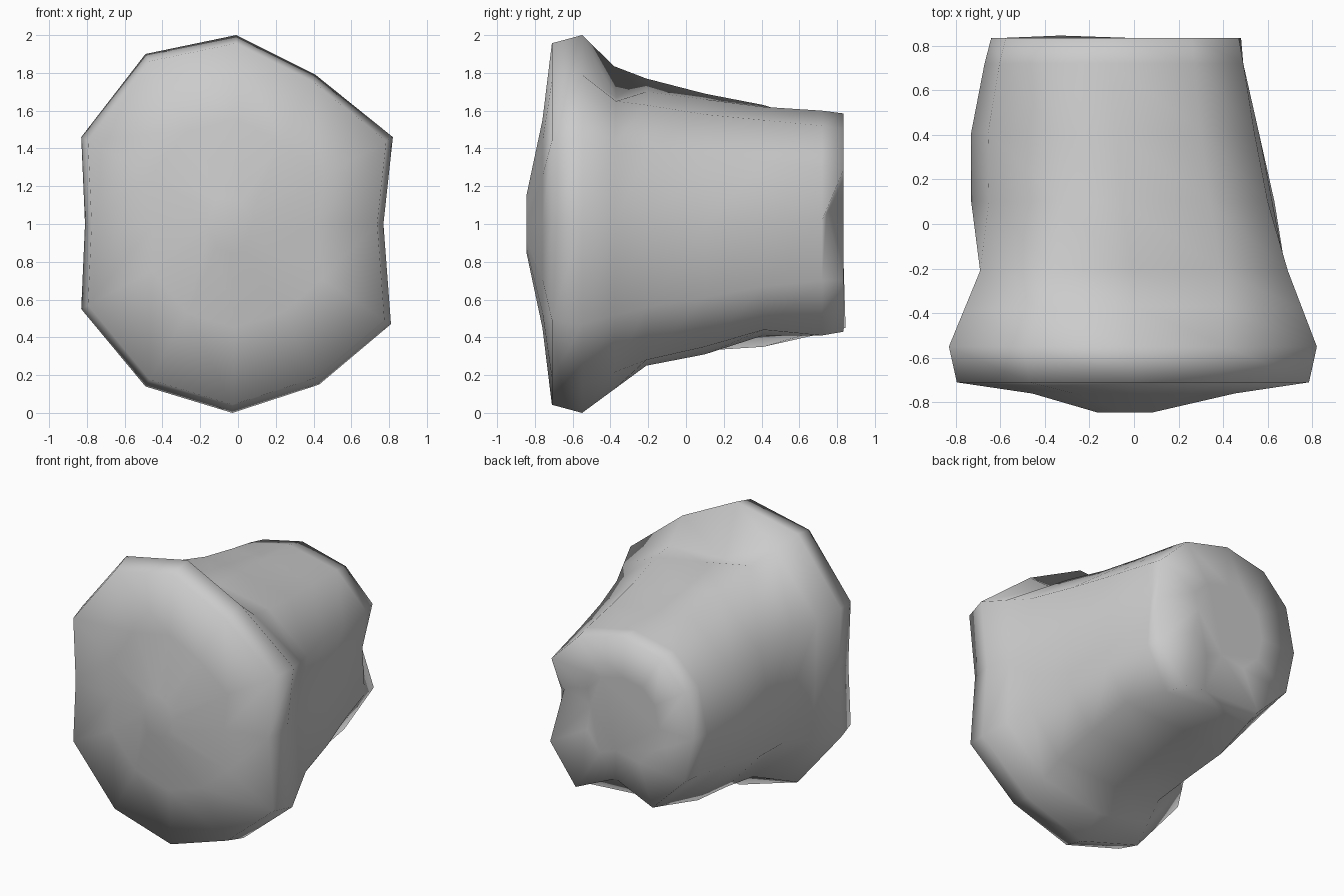
import bpy, bmesh
from math import sin, cos, pi, copysign

if "Cube" in bpy.data.objects:
    bpy.data.objects.remove(bpy.data.objects["Cube"])

N = 12

# Irregular twelve-sided outline of the flared front rim (x, z), from right going anticlockwise
RIM = [(0.77, 1.0), (0.82, 1.46), (0.41, 1.79), (-0.01, 2.0), (-0.49, 1.90), (-0.83, 1.46),
       (-0.81, 1.0), (-0.83, 0.55), (-0.49, 0.14), (-0.03, 0.0), (0.43, 0.15), (0.81, 0.47)]


def rim_ring(y, s, dx=0):
    """Rim outline scaled about its middle."""
    return [(x * s + dx, y, 1 + (z - 1) * s) for x, z in RIM]


def body_ring(y, xl, xr, zb, zt, moved={}, p=0.87):
    """Slightly squared twelve-sided section in a bounding box, with some corners moved to (x, z)."""
    pts = []
    for i in range(N):
        c, s = cos(2 * pi * i / N), sin(2 * pi * i / N)
        c = copysign(abs(c) ** p, c) if abs(c) > 1e-6 else 0
        s = copysign(abs(s) ** p, s) if abs(s) > 1e-6 else 0
        x, z = (xl + xr) / 2 + c * (xr - xl) / 2, (zb + zt) / 2 + s * (zt - zb) / 2
        x, z = moved.get(i, (x, z))
        pts.append((x, y, z))
    return pts


# Sections of the domed front and rim
rings = [rim_ring(-0.845, 0.15, -0.04), rim_ring(-0.76, 0.55), rim_ring(-0.71, 0.957), rim_ring(-0.55, 1.0)]

# Neck: halfway between rim and body, pinched at the top right
start = body_ring(-0.21, -0.69, 0.68, 0.25, 1.70,
                  {1: (0.69, 1.38), 2: (0.39, 1.63), 4: (-0.36, 1.77), 5: (-0.69, 1.40),
                   8: (-0.38, 0.28), 10: (0.44, 0.28), 11: (0.68, 0.56)})
neck = [tuple((a + b) / 2 for a, b in zip(p, q)) for p, q in zip(rings[-1], start)]
neck[2], neck[3] = (0.39, -0.37, 1.65), (0.0, -0.37, 1.67)
rings += [neck, start]

# Tapering body
rings.append(body_ring(0.10, -0.73, 0.62, 0.31, 1.66, {1: (0.60, 1.36), 2: (0.34, 1.58), 4: (-0.33, 1.69),
                                                       8: (-0.39, 0.33), 10: (0.44, 0.35), 11: (0.63, 0.61)}))
rings.append(body_ring(0.41, -0.73, 0.56, 0.41, 1.62, {1: (0.54, 1.33), 2: (0.30, 1.55), 4: (-0.33, 1.63),
                                                       8: (-0.38, 0.35), 10: (0.41, 0.44), 11: (0.56, 0.67)}))
rings.append(body_ring(0.72, -0.67, 0.47, 0.44, 1.60, {1: (0.49, 1.30), 2: (0.27, 1.52), 11: (0.49, 0.70),
                                                       8: (-0.34, 0.42), 10: (0.33, 0.41)}))

# Back edge, with a notch on the right and one underneath
back = body_ring(0.835, -0.64, 0.48, 0.43, 1.585)
back[0] = (0.43, 0.745, 1.06)
back[1] = (0.47, 0.835, 1.29)
back[2] = (0.26, 0.835, 1.50)
back[8] = (-0.33, 0.845, 0.45)
back[9] = (0.03, 0.745, 0.52)
back[10] = (0.28, 0.835, 0.43)
back[11] = (0.48, 0.835, 0.70)
rings.append(back)
rings.append([(-0.1 + (x + 0.1) * 0.5, 0.835, 1.02 + (z - 1.02) * 0.5) for x, y, z in back])

# Skin the sections and close both ends
bm = bmesh.new()
loops = [[bm.verts.new(p) for p in r] for r in rings]
for a, b in zip(loops, loops[1:]):
    for i in range(N):
        j = (i + 1) % N
        bm.faces.new((a[i], a[j], b[j], b[i]))
bm.faces.new(loops[0])
bm.faces.new(loops[-1])
bmesh.ops.recalc_face_normals(bm, faces=bm.faces)
for f in bm.faces:
    f.smooth = True
mesh = bpy.data.meshes.new("flared_body")
bm.to_mesh(mesh)
bm.free()
obj = bpy.data.objects.new("flared_body", mesh)
bpy.context.collection.objects.link(obj)
